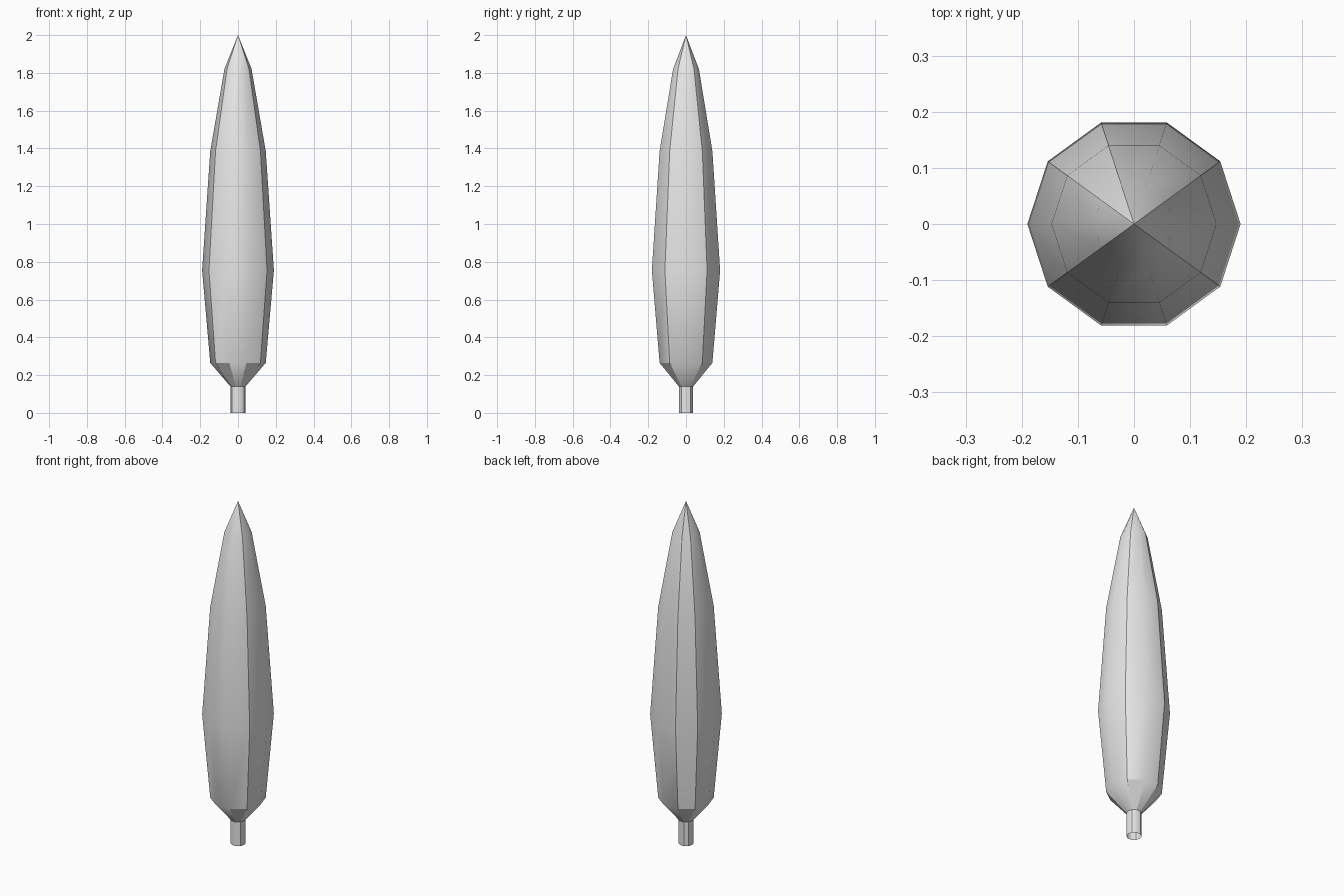
import bpy
import bmesh
import math

SIDES = 10

cube = bpy.data.objects.get("Cube")
if cube:
    bpy.data.objects.remove(cube, do_unlink=True)

# One plain grey for the whole tree
grey = bpy.data.materials.new("light_grey")
grey.use_nodes = True
colour = (0.8, 0.8, 0.8, 1)
grey.diffuse_color = colour
grey.node_tree.nodes["Principled BSDF"].inputs["Base Color"].default_value = colour


def lathe(name, profile, creases, is_sharp_ring=None, low_creases=()):
    """Revolve (radius, z) points; creases are the corners kept hard."""
    bm = bmesh.new()
    rings = []
    for radius, z in profile:
        if radius == 0:
            rings.append([bm.verts.new((0, 0, z))] * SIDES)
            continue
        angles = [math.tau * i / SIDES for i in range(SIDES)]
        rings.append([bm.verts.new((radius * math.cos(a), radius * math.sin(a), z))
                      for a in angles])
    for low, high in zip(rings, rings[1:]):
        for i in range(SIDES):
            j = (i + 1) % SIDES
            corners = [low[i], low[j], high[j], high[i]]
            face = bm.faces.new(list(dict.fromkeys(corners)))
            face.smooth = True

    # Hard edges running up the sides
    for level, (low, high) in enumerate(zip(rings, rings[1:])):
        hard = low_creases if level == 0 and low_creases else creases
        for i in hard:
            bm.edges.get((low[i], high[i])).smooth = False
    # Hard edges around the second ring, where the lower cone meets the sides
    for i in is_sharp_ring or ():
        bm.edges.get((rings[1][i], rings[1][(i + 1) % SIDES])).smooth = False

    mesh = bpy.data.meshes.new(name)
    bm.to_mesh(mesh)
    bm.free()
    mesh.materials.append(grey)
    obj = bpy.data.objects.new(name, mesh)
    bpy.context.collection.objects.link(obj)
    return obj


# Trunk: short open tube
lathe("trunk", [(0.04, 0), (0.04, 0.14)], creases=(1, 3, 4, 6, 9))

# Crown: tall tapering foliage with a short cone underneath
lathe("crown",
      [(0.04, 0.14), (0.147, 0.265), (0.19, 0.755), (0.147, 1.385),
       (0.072, 1.82), (0, 2)],
      creases=(1, 3, 4, 6, 9),
      is_sharp_ring=(1, 3, 6, 8),
      low_creases=(1, 2, 3, 4, 6, 7, 8, 9))
